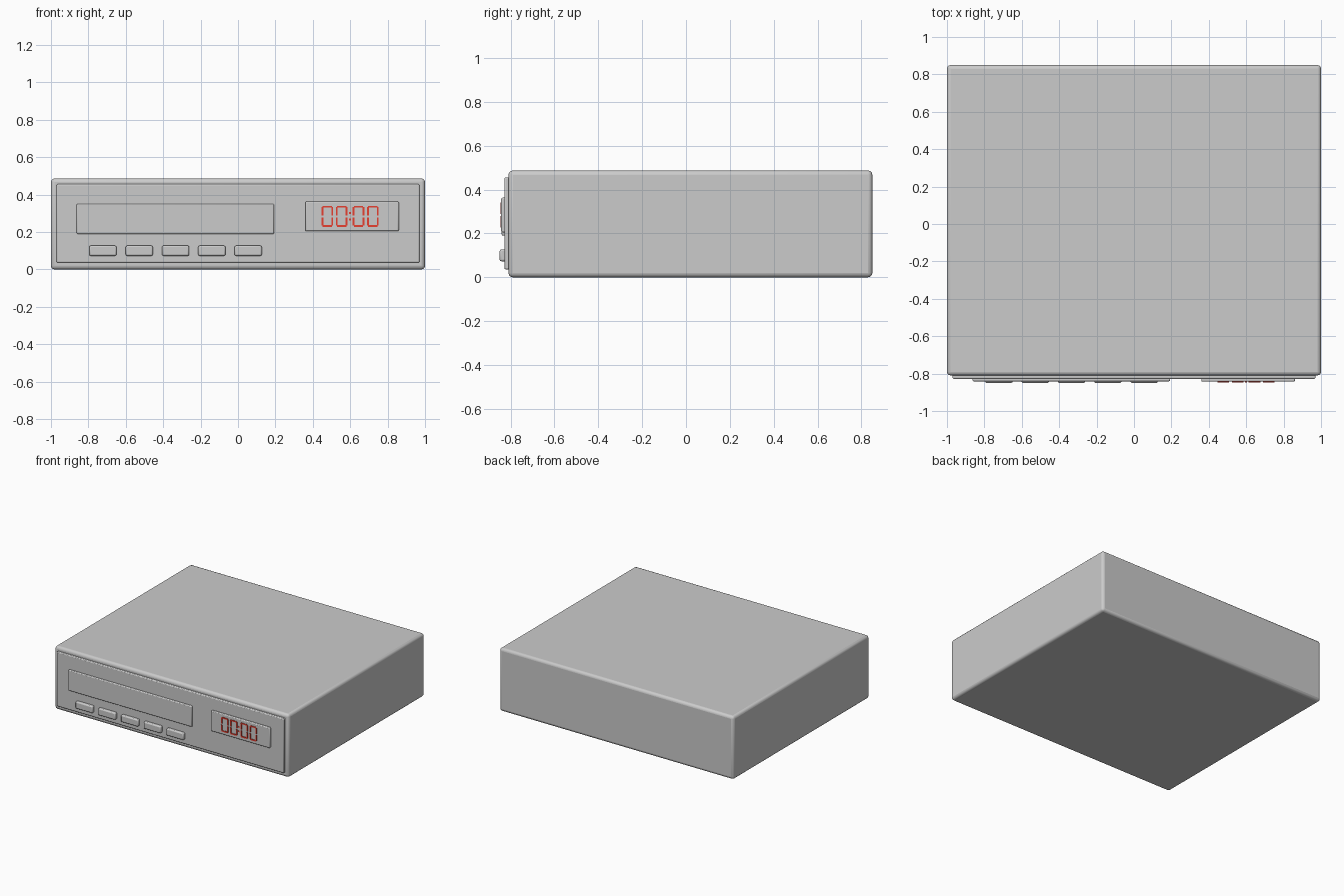
import bpy, math

if "Cube" in bpy.data.objects:
    bpy.data.objects.remove(bpy.data.objects["Cube"])

red = bpy.data.materials.new("display_red")
red.diffuse_color = (0.8, 0.05, 0.03, 1)
red.use_nodes = True
red.node_tree.nodes["Principled BSDF"].inputs["Base Color"].default_value = red.diffuse_color


def box(name, x, y, z, bevel=0.0, segments=2, mat=None):
    """Box from (min, max) ranges with an optional rounded edge."""
    bpy.ops.mesh.primitive_cube_add(size=1, location=(sum(x) / 2, sum(y) / 2, sum(z) / 2))
    ob = bpy.context.object
    ob.name = name
    ob.scale = (x[1] - x[0], y[1] - y[0], z[1] - z[0])
    bpy.ops.object.transform_apply(location=False, rotation=False, scale=True)
    if bevel:
        mod = ob.modifiers.new("Bevel", 'BEVEL')
        mod.width = bevel
        mod.segments = segments
        bpy.ops.object.shade_smooth_by_angle(angle=math.radians(40))
    if mat:
        ob.data.materials.append(mat)
    return ob


# Casing and front panel
box("casing", (-1, 1), (-0.81, 0.85), (0, 0.487), 0.02, 3)
box("front_panel", (-0.97, 0.97), (-0.828, -0.80), (0.036, 0.456), 0.006)

# Tape door and display window
box("tape_door", (-0.863, 0.193), (-0.841, -0.82), (0.19, 0.35), 0.006)
box("display_window", (0.36, 0.86), (-0.843, -0.82), (0.205, 0.363), 0.006)

# Row of push buttons
for i in range(5):
    cx = -0.722 + 0.194 * i
    box(f"button_{i + 1}", (cx - 0.073, cx + 0.073), (-0.85, -0.82), (0.073, 0.127), 0.008)

# Clock digits: six lit bars each
Y = (-0.847, -0.838)
ZC, HH, HW, T = 0.284, 0.056, 0.031, 0.010
for d, cx in enumerate((0.478, 0.554, 0.644, 0.721)):
    for s in (-1, 1):
        x = sorted((cx + s * HW, cx + s * (HW - T)))
        for v in (-1, 1):
            z = sorted((ZC + v * 0.005, ZC + v * (HH - 0.006)))
            box(f"digit_{d + 1}_side_bar", x, Y, z, mat=red)
        z = sorted((ZC + s * HH, ZC + s * (HH - T)))
        box(f"digit_{d + 1}_cross_bar", (cx - HW + 0.006, cx + HW - 0.006), Y, z, mat=red)

# Colon dots
for v in (-1, 1):
    z = ZC + v * 0.017
    box("colon_dot", (0.594, 0.604), Y, (z - 0.005, z + 0.005), mat=red)
